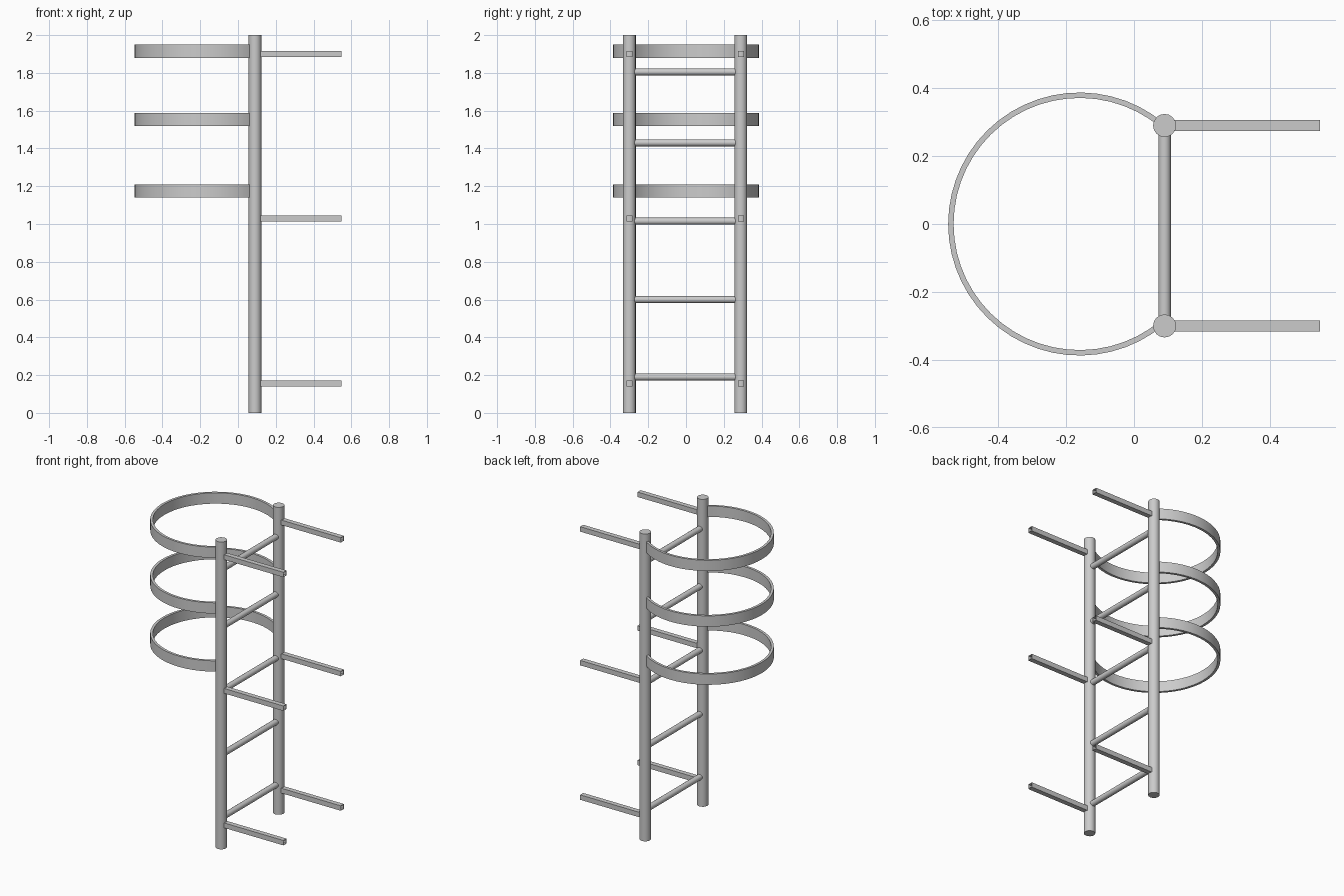
import bpy, bmesh
from math import cos, sin, radians, pi

if "Cube" in bpy.data.objects:
    bpy.data.objects.remove(bpy.data.objects["Cube"])

RAIL_X, RAIL_YS = 0.09, (0.29, -0.30)


def smooth(obj):
    bpy.ops.object.select_all(action='DESELECT')
    obj.select_set(True)
    bpy.context.view_layer.objects.active = obj
    bpy.ops.object.shade_smooth_by_angle(angle=radians(35))


def cylinder(name, radius, length, loc, sides, rot=(0, 0, 0)):
    bpy.ops.mesh.primitive_cylinder_add(vertices=sides, radius=radius, depth=length,
                                        location=loc, rotation=rot)
    obj = bpy.context.object
    obj.name = name
    smooth(obj)


def sweep(name, sections, closed_ends=True):
    """Skin a list of matching closed cross-sections."""
    bm = bmesh.new()
    rings = [[bm.verts.new(p) for p in s] for s in sections]
    n = len(rings[0])
    for a, b in zip(rings, rings[1:]):
        for i in range(n):
            j = (i + 1) % n
            bm.faces.new((a[i], a[j], b[j], b[i]))
    if closed_ends:
        bm.faces.new(rings[0])
        bm.faces.new(rings[-1])
    bmesh.ops.recalc_face_normals(bm, faces=bm.faces)
    mesh = bpy.data.meshes.new(name)
    bm.to_mesh(mesh)
    bm.free()
    obj = bpy.data.objects.new(name, mesh)
    bpy.context.collection.objects.link(obj)
    return obj


# Upright rails
for y in RAIL_YS:
    cylinder("rail", 0.034, 2.0, (RAIL_X, y, 1.0), 16)

# Rungs between the rails
for z in (0.19, 0.60, 1.015, 1.43, 1.805):
    cylinder("rung", 0.0185, 0.57, (RAIL_X, -0.005, z), 16, (pi / 2, 0, 0))

# Square-tube wall brackets, open at the wall end
for y in RAIL_YS:
    for z in (0.155, 1.03, 1.90):
        h = 0.016
        sections = [[(x, y + a * h, z + b * h) for a, b in ((-1, -1), (1, -1), (1, 1), (-1, 1))]
                    for x in (0.10, 0.548)]
        tube = sweep("wall_bracket", sections, closed_ends=False)
        wall = tube.modifiers.new("wall", 'SOLIDIFY')
        wall.thickness = 0.004
        wall.offset = -1

# Safety cage hoops: flat bands curving from rail to rail
SEGMENTS, START = 40, 50
for z in (1.175, 1.553, 1.915):
    sections = []
    for i in range(SEGMENTS + 1):
        t = radians(START + (360 - 2 * START) * i / SEGMENTS)
        sections.append([(-0.16 + r * cos(t), r * sin(t), z + dz)
                         for r, dz in ((0.371, -0.035), (0.387, -0.035),
                                       (0.387, 0.035), (0.371, 0.035))])
    smooth(sweep("cage_hoop", sections))
